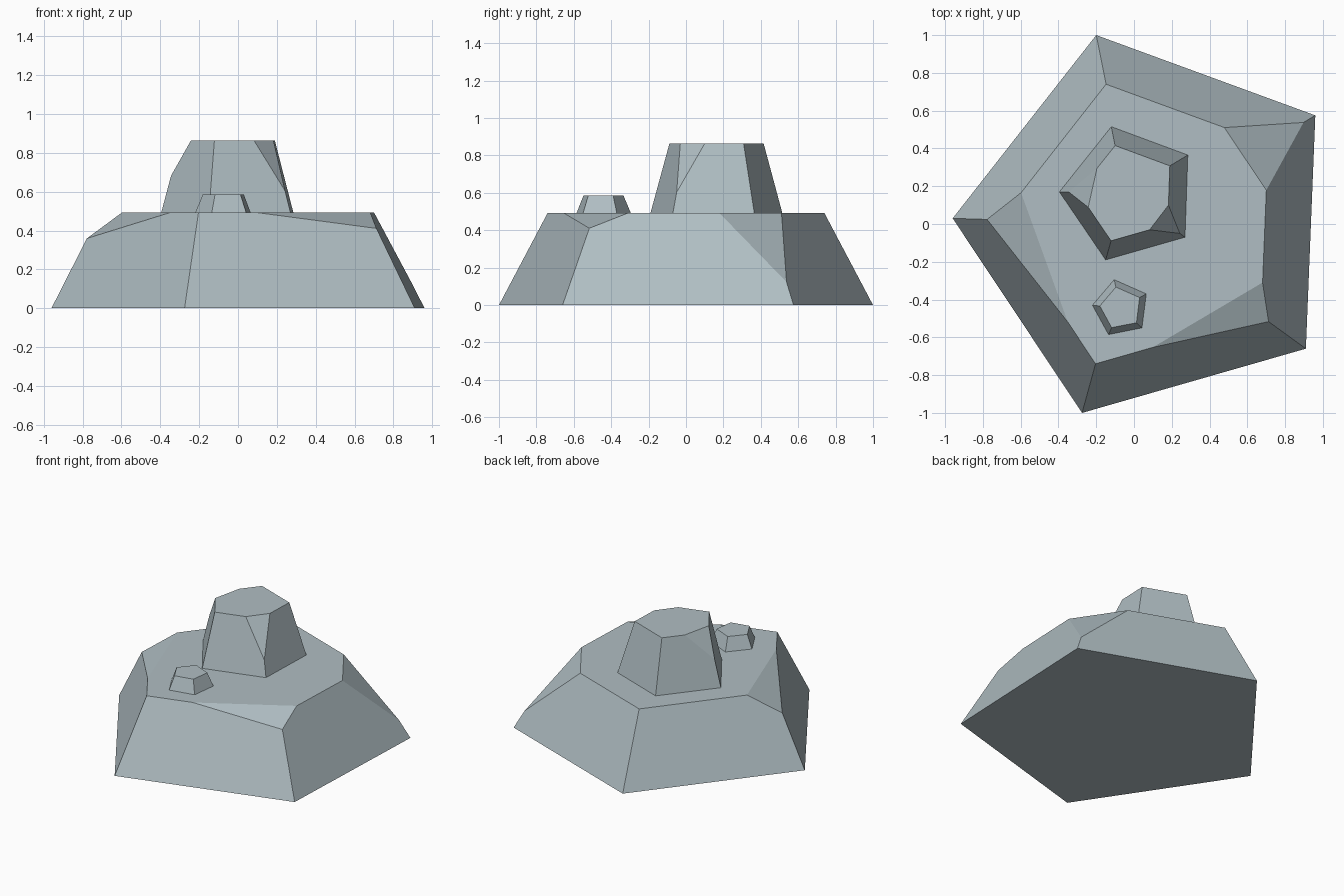
import bpy, bmesh, math
from mathutils import Vector

if "Cube" in bpy.data.objects:
    bpy.data.objects.remove(bpy.data.objects["Cube"])

stone = bpy.data.materials.new("pale blue grey stone")
stone.diffuse_color = (0.434, 0.515, 0.546, 1)
stone.use_nodes = True
stone.node_tree.nodes["Principled BSDF"].inputs["Base Color"].default_value = stone.diffuse_color


def rock(name, ring, z0, z1, scale, centre, chips):
    """Tapered five-sided block; chips = {corner: (drop, toward_prev, toward_next)}."""
    n = len(ring)
    c = Vector(centre)
    low = [Vector((x, y, z0)) for x, y in ring]
    high = []
    for p in low:
        q = c + (p.xy - c) * scale
        high.append(Vector((q.x, q.y, z1)))
    points = list(low)
    for i, top in enumerate(high):
        if i in chips:
            drop, prev, nxt = chips[i]
            points += [top.lerp(low[i], drop),
                       top.lerp(high[i - 1], prev),
                       top.lerp(high[(i + 1) % n], nxt)]
        else:
            points.append(top)
    bm = bmesh.new()
    for p in points:
        bm.verts.new(p)
    bmesh.ops.convex_hull(bm, input=bm.verts[:])
    bmesh.ops.dissolve_limit(bm, angle_limit=math.radians(1),
                             verts=bm.verts[:], edges=bm.edges[:])
    bmesh.ops.recalc_face_normals(bm, faces=bm.faces[:])
    mesh = bpy.data.meshes.new(name)
    bm.to_mesh(mesh)
    bm.free()
    mesh.materials.append(stone)
    obj = bpy.data.objects.new(name, mesh)
    bpy.context.collection.objects.link(obj)
    return obj


# Wide base rock with three chipped corners
rock("base_rock",
     [(-0.96, 0.03), (-0.2, 1.0), (0.96, 0.575), (0.91, -0.66), (-0.275, -1.0)],
     0, 0.492, 0.74, (0, 0),
     {0: (0.27, 0.71, 0.2), 2: (0.75, 0.27, 0.27), 3: (0.165, 0.195, 0.655)})

# Tall rock on top with two chipped corners
rock("tall_rock",
     [(-0.395, 0.17), (-0.12, 0.515), (0.285, 0.365), (0.27, -0.07), (-0.15, -0.19)],
     0.492, 0.863, 0.715, (-0.05, 0.165),
     {0: (0.49, 0.31, 0.51), 3: (0.7, 0.33, 0.32)})

# Small rock near the front edge
rock("small_rock",
     [(-0.22, -0.43), (-0.105, -0.295), (0.065, -0.37), (0.042, -0.55), (-0.135, -0.585)],
     0.492, 0.585, 0.74, (-0.07, -0.445), {})
